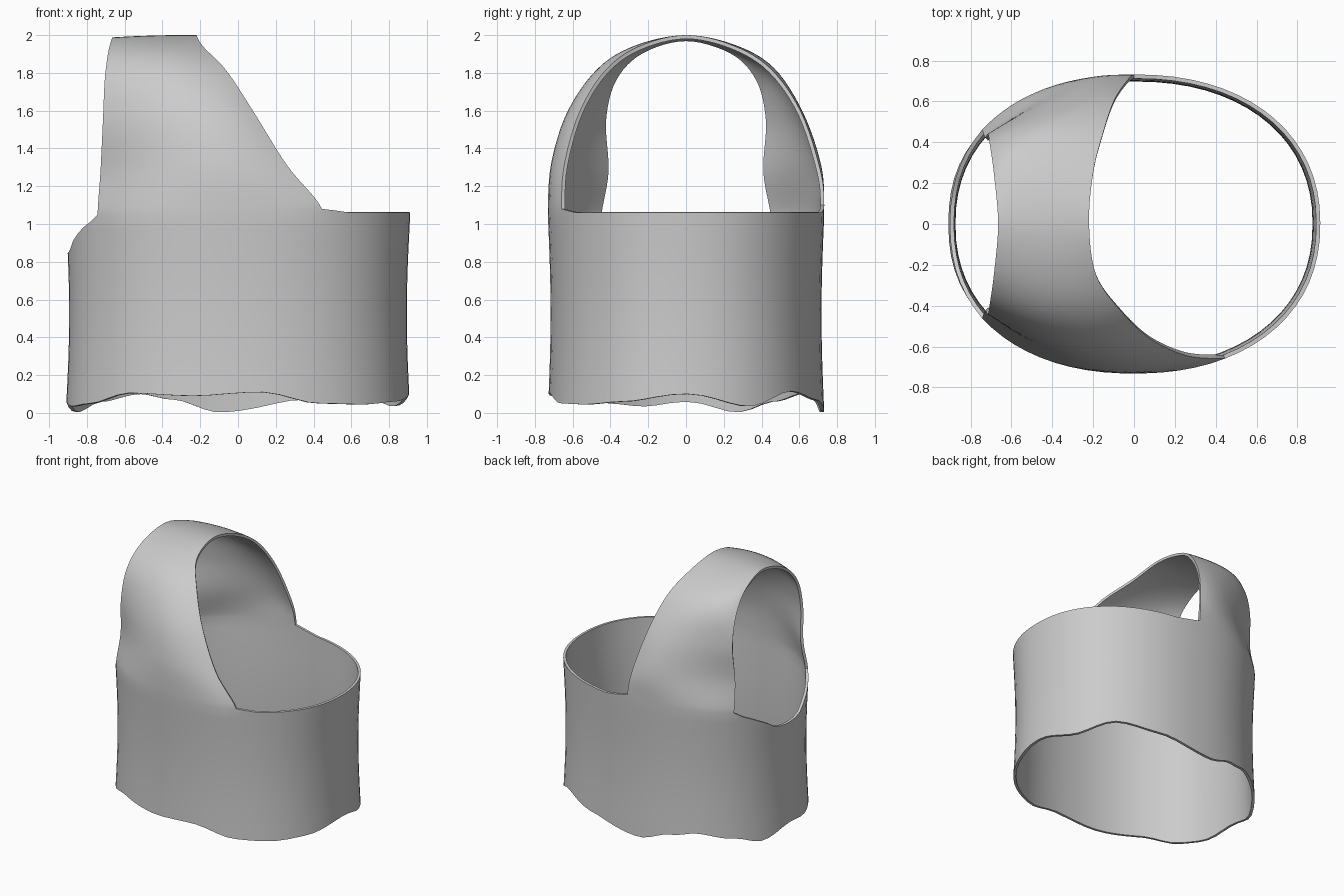
import bpy, bmesh, math
from mathutils import Vector

if "Cube" in bpy.data.objects:
    bpy.data.objects.remove(bpy.data.objects["Cube"])

RX, RY, EXP = 0.912, 0.732, 2 / 2.2
N = 17            # columns across the strap
BODY_ROWS = 12
STEPS = 6         # strap subdivisions between control rows

# wavy bottom hem: (angle in degrees, height)
HEM = [(0, .10), (25, .035), (48, .115), (70, .07), (95, .004), (110, .07), (123, .10),
       (142, .06), (160, .004), (180, .06), (196, .035), (212, .05), (233, .105),
       (257, .09), (276, .11), (296, .05), (315, .045), (335, .06), (360, .10)]
# rim of the dipped end: (x, height)
DIP = [(-.912, .845), (-.90, .86), (-.875, .925), (-.82, .985), (-.73, 1.05)]


def interp(table, x, smooth=False):
    if x <= table[0][0]:
        return table[0][1]
    for (a, p), (b, q) in zip(table, table[1:]):
        if x <= b:
            t = (x - a) / (b - a)
            if smooth:
                t = t * t * (3 - 2 * t)
            return p + (q - p) * t
    return table[-1][1]


def oval(deg, z):
    c, s = math.cos(math.radians(deg)), math.sin(math.radians(deg))
    k = 1 - .02 * math.sin(math.pi * min(max(z / 1.05, 0), 1))
    return Vector((math.copysign(abs(c) ** EXP, c) * RX * k,
                   math.copysign(abs(s) ** EXP, s) * RY * k, z))


def span(a, b, n):
    return [a + (b - a) * i / (n - 1) for i in range(n)]


# columns round the body: back strap foot, dipped end, front strap foot, open end
back = span(90, 143, N)
front = span(217, 297, N)
angles = back + span(143, 217, 15)[1:-1] + front + span(297, 450, 30)[1:-1]


def rim_height(i):
    a = angles[i]
    if a <= 143:
        return 1.10 - .05 * (a - 90) / 53
    if a < 217:
        return interp(DIP, oval(a, 1.05).x)
    if a <= 297:
        return 1.05 + .03 * ((a - 217) / 80) ** 3
    return 1.062 + .02 * max(0, 1 - (a - 297) / 10) + .038 * max(0, 1 - (450 - a) / 9)


bm = bmesh.new()
grid = []
for i, a in enumerate(angles):
    lo, hi = interp(HEM, a % 360, True), rim_height(i)
    grid.append([bm.verts.new(oval(a, lo + (hi - lo) * r / BODY_ROWS))
                 for r in range(BODY_ROWS + 1)])
for i in range(len(grid)):
    c, d = grid[i], grid[(i + 1) % len(grid)]
    for r in range(BODY_ROWS):
        bm.faces.new((c[r], d[r], d[r + 1], c[r + 1]))

# strap sections rising to the crown: narrow-side edge, middle, front edge, back edge
SECTIONS = [
    ((-.728, .425, 1.28), (-.24, .695, 1.32), (.26, .645, 1.31), (-.025, .712, 1.28)),
    ((-.715, .44, 1.55), (-.28, .62, 1.59), (.085, .565, 1.59), (-.095, .61, 1.59)),
    ((-.705, .385, 1.77), (-.38, .465, 1.82), (-.06, .43, 1.81), (-.15, .45, 1.82)),
    ((-.685, .24, 1.92), (-.43, .265, 1.945), (-.185, .25, 1.94), (-.20, .25, 1.945)),
]
CROWN = ((-.665, 0, 1.988), (-.44, 0, 1.998), (-.22, 0, 2.0))


def arc(p, q, r, t):
    p, q, r = Vector(p), Vector(q), Vector(r)
    return p * (1 - t) * (1 - 2 * t) + q * 4 * t * (1 - t) + r * t * (2 * t - 1)


def catmull(p0, p1, p2, p3, t):
    return .5 * (2 * p1 + (p2 - p0) * t + (2 * p0 - 5 * p1 + 4 * p2 - p3) * t * t
                 + (3 * p1 - p0 - 3 * p2 + p3) * t ** 3)


strap = []
first_front = angles.index(217)
for j in range(N):
    t = j / (N - 1)
    foot_f, foot_b = grid[first_front + j], grid[N - 1 - j]
    rise_f, rise_b = [], []
    for left, mid, rf, rb in SECTIONS:
        p = arc(left, mid, rf, t)
        rise_f.append(Vector((p.x, -p.y, p.z)))
        bmid = (mid[0] - .1, mid[1] - (.03 if mid[2] < 1.7 else .005), mid[2])
        rise_b.append(arc(left, bmid, rb, t))
    pts = ([foot_f[-3].co, foot_f[-1].co] + rise_f + [arc(*CROWN, t)]
           + rise_b[::-1] + [foot_b[-1].co, foot_b[-3].co])
    col = [foot_f[-1]]
    for k in range(1, len(pts) - 2):
        for s in range(1, STEPS + 1):
            if k == len(pts) - 3 and s == STEPS:
                break
            col.append(bm.verts.new(catmull(*pts[k - 1:k + 3], s / STEPS)))
    col.append(foot_b[-1])
    strap.append(col)
for c, d in zip(strap, strap[1:]):
    for r in range(len(c) - 1):
        bm.faces.new((c[r], d[r], d[r + 1], c[r + 1]))

# thin cloth-like shell
mesh = bpy.data.meshes.new("strapped_sleeve")
bm.to_mesh(mesh)
bm.free()
obj = bpy.data.objects.new("strapped_sleeve", mesh)
bpy.context.collection.objects.link(obj)
bpy.context.view_layer.objects.active = obj
obj.select_set(True)
shell = obj.modifiers.new("thickness", 'SOLIDIFY')
shell.thickness = .02
shell.offset = -1
bpy.ops.object.modifier_apply(modifier=shell.name)
bpy.ops.object.shade_smooth_by_angle(angle=math.radians(45))
